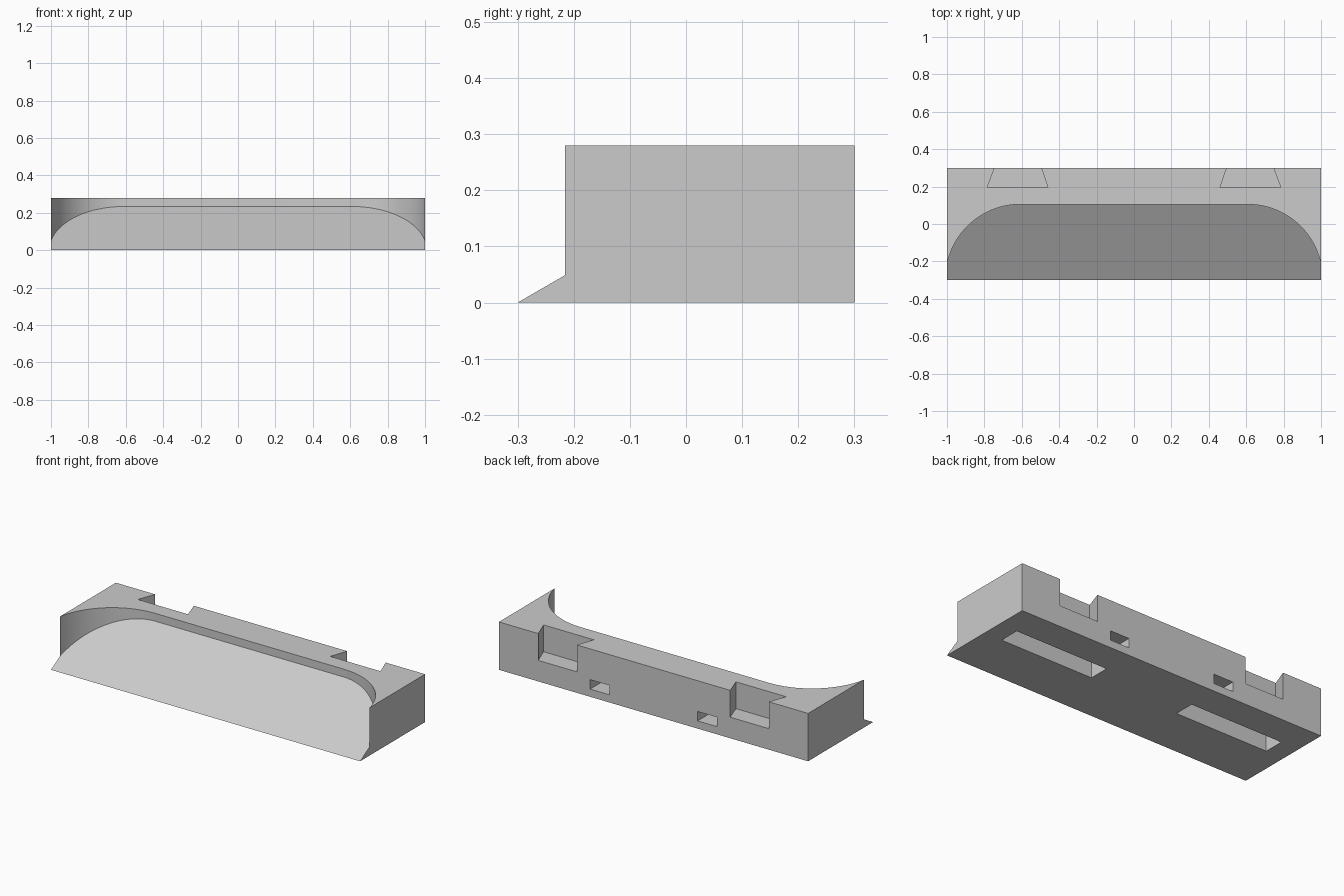
import bpy
import bmesh
import math

if "Cube" in bpy.data.objects:
    bpy.data.objects.remove(bpy.data.objects["Cube"])

HEIGHT = 0.28
FRONT, BACK = -0.3, 0.3
SLOPE = math.tan(math.radians(30))

grey = bpy.data.materials.new("plain_grey")
grey.diffuse_color = (0.6, 0.6, 0.6, 1)
grey.use_nodes = True
grey.node_tree.nodes["Principled BSDF"].inputs["Base Color"].default_value = grey.diffuse_color


def prism(name, outline, bottom, top):
    """Extruded outline; bottom may be a height or a function of y."""
    bm = bmesh.new()
    low = [bm.verts.new((x, y, bottom(y) if callable(bottom) else bottom)) for x, y in outline]
    high = [bm.verts.new((x, y, top)) for x, y in outline]
    bm.faces.new(low[::-1])
    bm.faces.new(high)
    n = len(outline)
    for i in range(n):
        j = (i + 1) % n
        bm.faces.new((low[i], low[j], high[j], high[i]))
    bmesh.ops.recalc_face_normals(bm, faces=bm.faces)
    mesh = bpy.data.meshes.new(name)
    bm.to_mesh(mesh)
    bm.free()
    mesh.materials.append(grey)
    obj = bpy.data.objects.new(name, mesh)
    bpy.context.collection.objects.link(obj)
    return obj


def rect(x0, x1, y0, y1):
    return [(x0, y0), (x1, y0), (x1, y1), (x0, y1)]


def cut(target, cutter):
    cutter.hide_render = True
    bpy.context.view_layer.objects.active = target
    mod = target.modifiers.new("cut", 'BOOLEAN')
    mod.operation = 'DIFFERENCE'
    mod.solver = 'EXACT'
    mod.object = cutter
    bpy.ops.object.modifier_apply(modifier=mod.name)
    bpy.data.objects.remove(cutter)


# Solid block
body = prism("wedge_block", rect(-1, 1, FRONT, BACK), 0, HEIGHT)

# Front scoop: round-cornered recess with a 30 degree sloping floor
radius, cx, cy = 0.4, 0.608, -0.295
end = math.acos((1 - cx) / radius)
steps = 24
arc = []
for i in range(steps + 1):
    a = end + (math.pi / 2 - end) * i / steps
    arc.append((cx + radius * math.cos(a), cy + radius * math.sin(a)))
right = [(1.1, -0.4), (1.1, arc[0][1])] + arc
outline = right + [(-x, y) for x, y in reversed(right)]
cut(body, prism("scoop_cutter", outline, lambda y: (y - FRONT) * SLOPE, 0.4))

for s in (-1, 1):
    # Dovetail pocket open to the top and back
    k = 0.105 / 0.0375
    over = 0.05 / k
    dovetail = [(s * 0.46, 0.195), (s * 0.785, 0.195),
                (s * (0.745 - over), 0.35), (s * (0.495 + over), 0.35)]
    cut(body, prism("dovetail_cutter", dovetail, 0.123, 0.4))
    # Long slot in the underside
    x0, x1 = sorted((s * 0.285, s * 0.885))
    cut(body, prism("slot_cutter", rect(x0, x1, 0.0, 0.12), -0.1, 0.1))
    # Small channel from the back into the slot
    x0, x1 = sorted((s * 0.285, s * 0.41))
    cut(body, prism("channel_cutter", rect(x0, x1, 0.06, 0.4), 0.045, 0.1))

# Smooth curved wall, sharp edges elsewhere
bpy.ops.object.select_all(action='DESELECT')
body.select_set(True)
bpy.context.view_layer.objects.active = body
bpy.ops.object.shade_smooth_by_angle(angle=math.radians(25))
